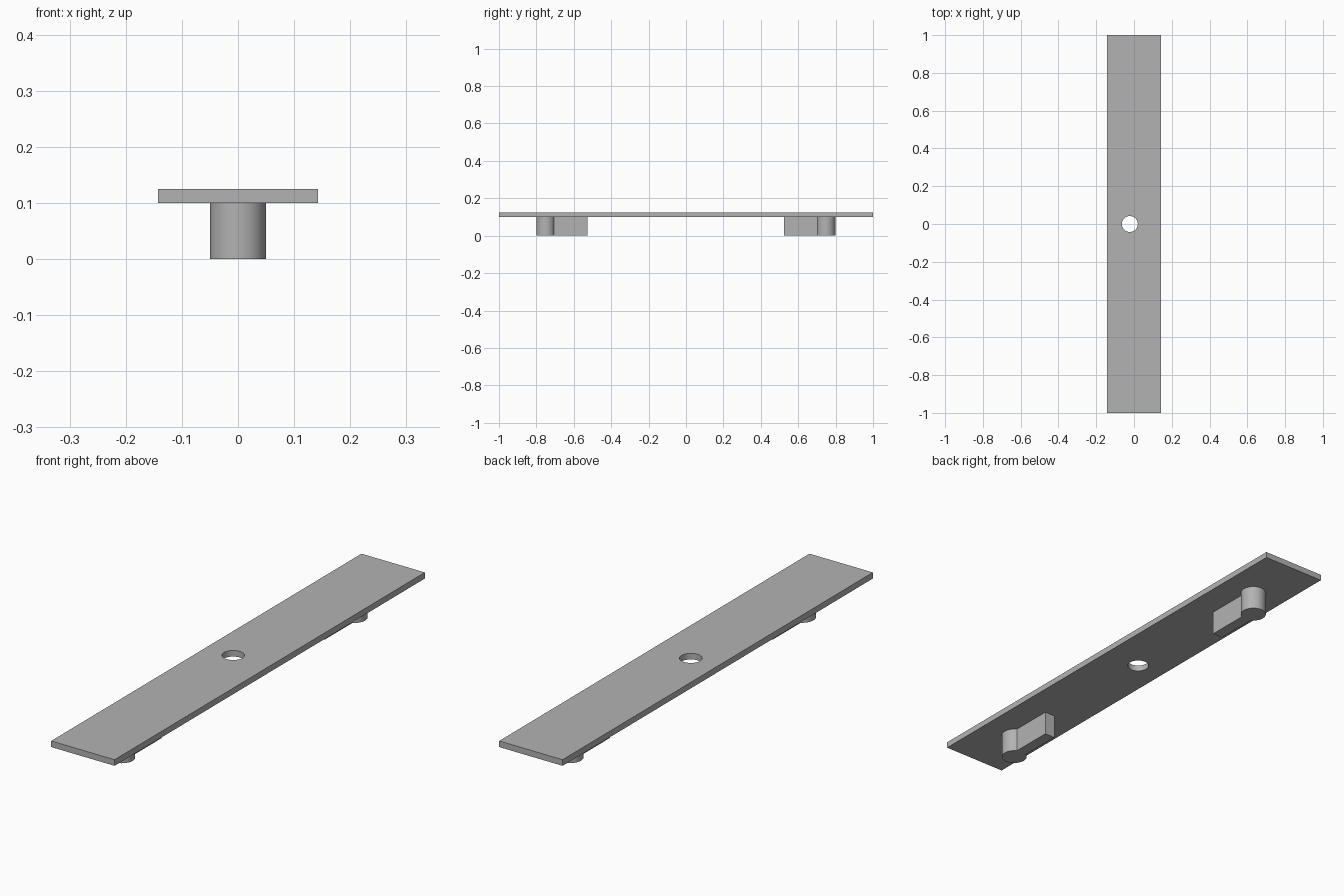
import bpy
import bmesh
from mathutils import Matrix, Vector

if "Cube" in bpy.data.objects:
    bpy.data.objects.remove(bpy.data.objects["Cube"])

PLATE_BOTTOM, PLATE_TOP = 0.1, 0.125

grey = bpy.data.materials.new("light grey")
grey.use_nodes = True
colour = (0.45, 0.45, 0.45, 1)
grey.diffuse_color = colour
grey.node_tree.nodes["Principled BSDF"].inputs["Base Color"].default_value = colour


def make_object(name, bm):
    mesh = bpy.data.meshes.new(name)
    bm.to_mesh(mesh)
    bm.free()
    mesh.materials.append(grey)
    obj = bpy.data.objects.new(name, mesh)
    bpy.context.collection.objects.link(obj)
    return obj


def box(name, low, high):
    low, high = Vector(low), Vector(high)
    bm = bmesh.new()
    place = Matrix.Translation((low + high) / 2) @ Matrix.Diagonal((*(high - low), 1))
    bmesh.ops.create_cube(bm, size=1, matrix=place)
    return make_object(name, bm)


def cylinder(name, x, y, radius, bottom, top):
    bm = bmesh.new()
    bmesh.ops.create_cone(bm, cap_ends=True, segments=64, radius1=radius, radius2=radius,
                          depth=top - bottom,
                          matrix=Matrix.Translation((x, y, (bottom + top) / 2)))
    return make_object(name, bm)


def boolean(target, other, operation):
    mod = target.modifiers.new(operation.lower(), "BOOLEAN")
    mod.operation, mod.object, mod.solver = operation, other, "EXACT"
    bpy.context.view_layer.objects.active = target
    bpy.ops.object.modifier_apply(modifier=mod.name)
    bpy.data.objects.remove(other)


def smooth(obj):
    bpy.ops.object.select_all(action="DESELECT")
    obj.select_set(True)
    bpy.context.view_layer.objects.active = obj
    bpy.ops.object.shade_smooth_by_angle()


# Long flat plate with a round hole slightly off the centre line
plate = box("plate", (-0.143, -1, PLATE_BOTTOM), (0.143, 1, PLATE_TOP))
hole = cylinder("hole_cutter", -0.022, 0, 0.042, 0, 0.2)
boolean(plate, hole, "DIFFERENCE")
smooth(plate)

# Keyhole-shaped pegs underneath: round post with a rib pointing inwards
for name, post_y, rib_end in (("front_peg", -0.75, -0.527), ("back_peg", 0.748, 0.524)):
    peg = cylinder(name, 0, post_y, 0.05, 0, PLATE_BOTTOM)
    rib = box("rib", (-0.0235, min(post_y, rib_end), 0),
              (0.0235, max(post_y, rib_end), PLATE_BOTTOM))
    boolean(peg, rib, "UNION")
    smooth(peg)
